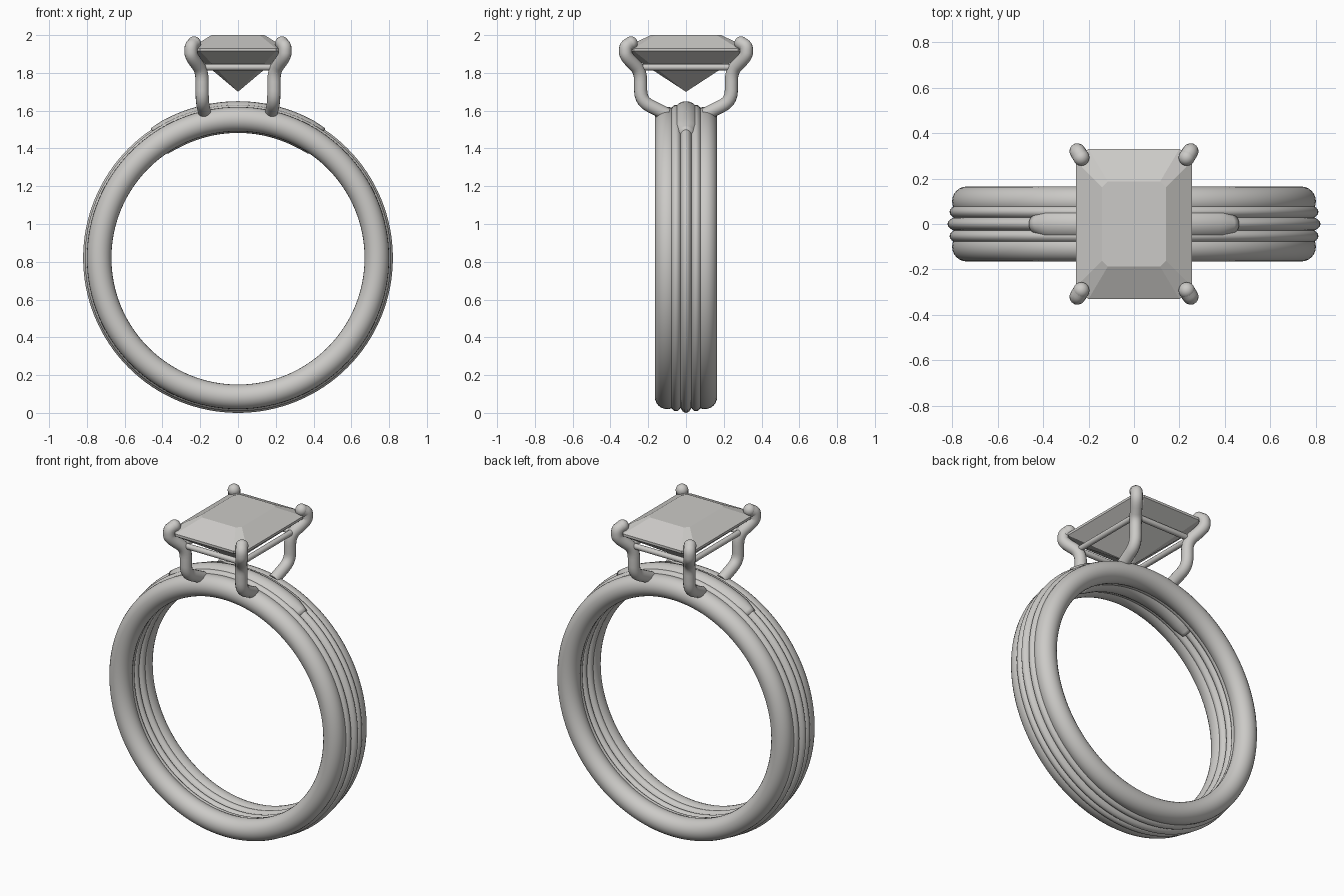
import bpy, bmesh
from math import sin, cos, pi, radians
from mathutils import Vector

if "Cube" in bpy.data.objects:
    bpy.data.objects.remove(bpy.data.objects["Cube"], do_unlink=True)

RING_Z = 0.82


def make_material(name, color):
    mat = bpy.data.materials.new(name)
    mat.use_nodes = True
    mat.diffuse_color = color
    mat.node_tree.nodes["Principled BSDF"].inputs["Base Color"].default_value = color
    return mat


silver = make_material("pale silver", (0.6, 0.59, 0.57, 1))


def finish(name, bm, smooth=True):
    bmesh.ops.recalc_face_normals(bm, faces=bm.faces)
    mesh = bpy.data.meshes.new(name)
    bm.to_mesh(mesh)
    bm.free()
    mesh.materials.append(silver)
    for p in mesh.polygons:
        p.use_smooth = smooth
    obj = bpy.data.objects.new(name, mesh)
    bpy.context.collection.objects.link(obj)
    return obj


def bridge(bm, loops, closed=False):
    pairs = list(zip(loops, loops[1:])) + ([(loops[-1], loops[0])] if closed else [])
    for a, b in pairs:
        for i in range(len(a)):
            j = (i + 1) % len(a)
            bm.faces.new((a[i], a[j], b[j], b[i]))


def hoop(name, y, radius, half_w, half_h, span=None, sides=24):
    """Oval section swept around the finger axis, fully or over an arc at the top."""
    bm = bmesh.new()
    steps = 40 if span else 128
    loops = []
    for s in range(steps + (1 if span else 0)):
        a = span * (2 * s / steps - 1) if span else 2 * pi * s / steps
        # Arc ends narrow slightly so they blend into the ridges
        k = min(1, 0.65 + 0.12 * min(s, steps - s)) if span else 1
        loop = []
        for i in range(sides):
            t = 2 * pi * i / sides
            r = radius + half_h * (0.9 + 0.1 * k) * sin(t)
            loop.append(bm.verts.new((r * sin(a), y + k * half_w * cos(t), RING_Z + r * cos(a))))
        loops.append(loop)
    bridge(bm, loops, closed=not span)
    if span:
        bm.faces.new(loops[0])
        bm.faces.new(loops[-1])
    return finish(name, bm)


def tube(name, points, radius, cyclic=False, corner=0.35):
    """Round wire along a path whose corners are softened."""
    pts = [Vector(p) for p in points]
    path = []
    for i, p in enumerate(pts):
        if not cyclic and i in (0, len(pts) - 1):
            path.append(p)
            continue
        a = p.lerp(pts[i - 1], corner)
        b = p.lerp(pts[(i + 1) % len(pts)], corner)
        for s in range(6):
            t = s / 5
            path.append(a.lerp(p, t).lerp(p.lerp(b, t), t))
    curve = bpy.data.curves.new(name, "CURVE")
    curve.dimensions = "3D"
    curve.bevel_depth = radius
    curve.bevel_resolution = 5
    curve.use_fill_caps = True
    spline = curve.splines.new("POLY")
    spline.points.add(len(path) - 1)
    for sp, p in zip(spline.points, path):
        sp.co = (*p, 1)
    spline.use_cyclic_u = cyclic
    spline.use_smooth = True
    curve.materials.append(silver)
    obj = bpy.data.objects.new(name, curve)
    bpy.context.collection.objects.link(obj)
    bpy.ops.object.select_all(action="DESELECT")
    obj.select_set(True)
    bpy.context.view_layer.objects.active = obj
    bpy.ops.object.convert(target="MESH")


# Band: two rounded edge hoops and three narrow ridges between them
for side, label in ((-1, "front"), (1, "back")):
    hoop(label + "_edge_hoop", side * 0.1, 0.735, 0.065, 0.065)
    hoop(label + "_ridge", side * 0.053, 0.745, 0.036, 0.066)
hoop("center_ridge", 0, 0.752, 0.036, 0.068)

# Smooth saddle over the top of the band
hoop("top_saddle", 0, 0.746, 0.075, 0.084, span=radians(34))

# Four prongs with rounded tips
for sx, side in ((1, "left"), (-1, "right")):
    for sy, end in ((-1, "front"), (1, "back")):
        base = [(0.175, 0.1, 1.58), (0.19, 0.24, 1.65), (0.19, 0.24, 1.81),
                (0.249, 0.32, 1.89), (0.249, 0.32, 1.94), (0.232, 0.292, 1.957)]
        pts = [(sx * x, sy * y, z) for x, y, z in base]
        tube(f"{end}_{side}_prong", pts, 0.035)
        bm = bmesh.new()
        bmesh.ops.create_uvsphere(bm, u_segments=20, v_segments=12, radius=0.036)
        bmesh.ops.translate(bm, verts=bm.verts, vec=pts[-1])
        finish(f"{end}_{side}_prong_tip", bm)

# Thin rail joining the prongs under the stone
tube("gallery_rail", [(x, y, 1.83) for x, y in
     ((-0.2, -0.25), (0.2, -0.25), (0.2, 0.25), (-0.2, 0.25))], 0.017, True, 0.03)

# Stone: cut-corner rectangle with a flat table, thin girdle and pointed base
bm = bmesh.new()
loops = []
for hx, hy, cut, z in ((0.14, 0.187, 0.025, 2.0), (0.255, 0.33, 0.055, 1.93),
                       (0.255, 0.33, 0.055, 1.915)):
    quarter = [(hx, hy - cut), (hx - cut, hy)]
    ring = (quarter + [(-x, y) for x, y in quarter[::-1]]
            + [(-x, -y) for x, y in quarter] + [(x, -y) for x, y in quarter[::-1]])
    loops.append([bm.verts.new((x, y, z)) for x, y in ring])
bridge(bm, loops)
bm.faces.new(loops[0])
apex = bm.verts.new((0, 0, 1.7))
for i, v in enumerate(loops[-1]):
    bm.faces.new((v, loops[-1][(i + 1) % 8], apex))
finish("gem_stone", bm, smooth=False)
